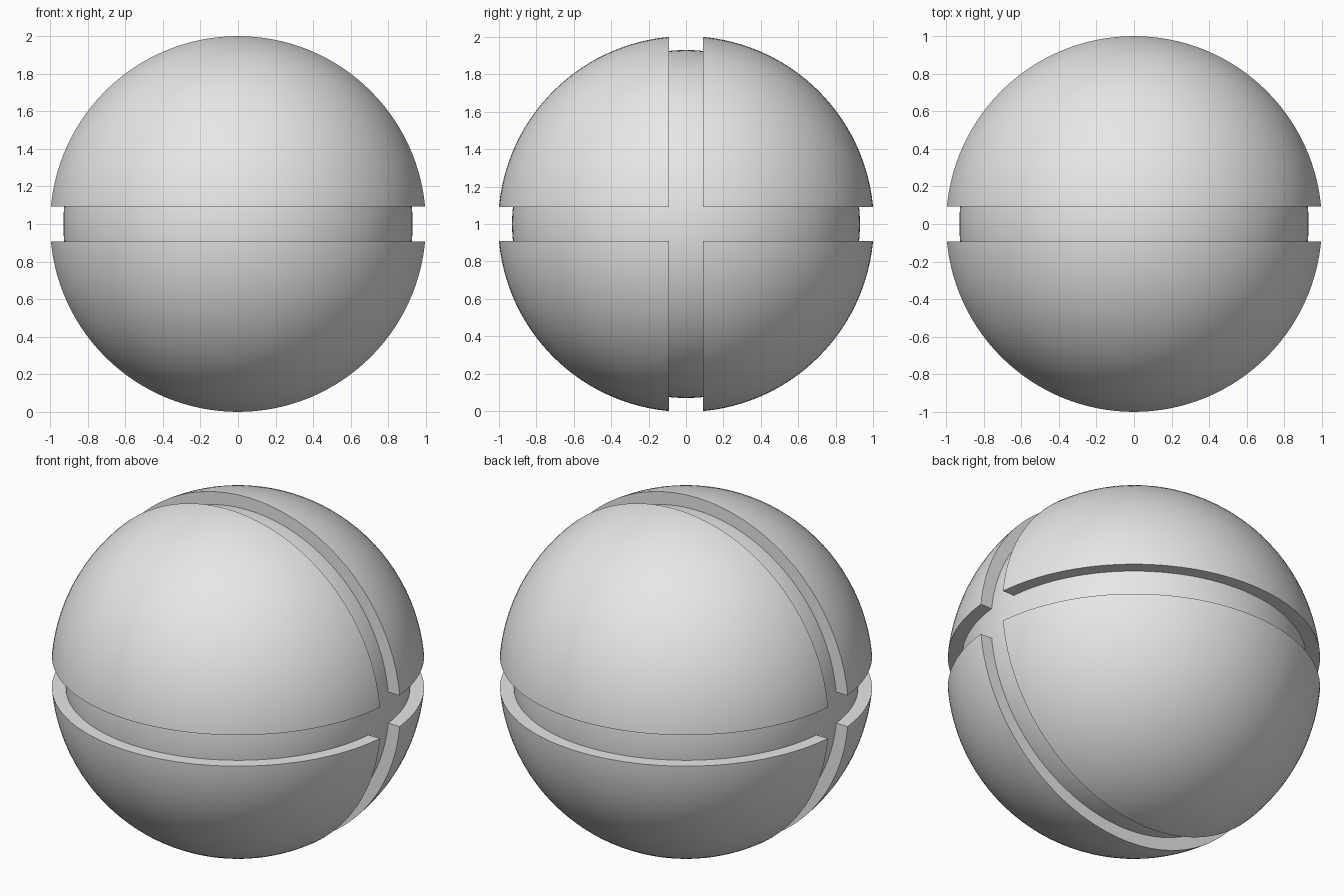
import bpy, bmesh
from math import pi, radians
from mathutils import Matrix, Vector

if "Cube" in bpy.data.objects:
    bpy.data.objects.remove(bpy.data.objects["Cube"], do_unlink=True)

OUTER = 1.0043      # radius of the four shell quarters
INNER = 0.93        # radius of the core seen in the grooves
GAP = 0.092         # half the groove width
CENTRE = Vector((0, 0, 1))

grey = bpy.data.materials.new("light_grey")
grey.use_nodes = True
colour = (0.8, 0.8, 0.8, 1)
grey.diffuse_color = colour
grey.node_tree.nodes["Principled BSDF"].inputs["Base Color"].default_value = colour


def ball(radius):
    """Fine sphere with its poles on the x axis."""
    bm = bmesh.new()
    bmesh.ops.create_uvsphere(bm, u_segments=128, v_segments=64, radius=radius,
                              matrix=Matrix.Rotation(pi / 2, 4, "Y"))
    return bm


def cut(bm, normal):
    """Keep the side beyond the groove wall and close it with a flat face."""
    geom = bm.verts[:] + bm.edges[:] + bm.faces[:]
    result = bmesh.ops.bisect_plane(bm, geom=geom, plane_co=normal * GAP,
                                    plane_no=normal, clear_inner=True)
    rim = [e for e in result["geom_cut"] if isinstance(e, bmesh.types.BMEdge)]
    bmesh.ops.edgeloop_fill(bm, edges=rim)


def finish(bm, name):
    bmesh.ops.recalc_face_normals(bm, faces=bm.faces[:])
    mesh = bpy.data.meshes.new(name)
    bm.to_mesh(mesh)
    bm.free()
    mesh.materials.append(grey)
    obj = bpy.data.objects.new(name, mesh)
    obj.location = CENTRE
    bpy.context.collection.objects.link(obj)
    bpy.ops.object.select_all(action="DESELECT")
    obj.select_set(True)
    bpy.context.view_layer.objects.active = obj
    bpy.ops.object.shade_smooth_by_angle(angle=radians(30))


# Inner core
finish(ball(INNER), "core")

# Four shell quarters parted by the two grooves
for y, depth in ((-1, "front"), (1, "back")):
    for z, height in ((-1, "lower"), (1, "upper")):
        quarter = ball(OUTER)
        cut(quarter, Vector((0, y, 0)))
        cut(quarter, Vector((0, 0, z)))
        finish(quarter, f"{height}_{depth}_shell")
